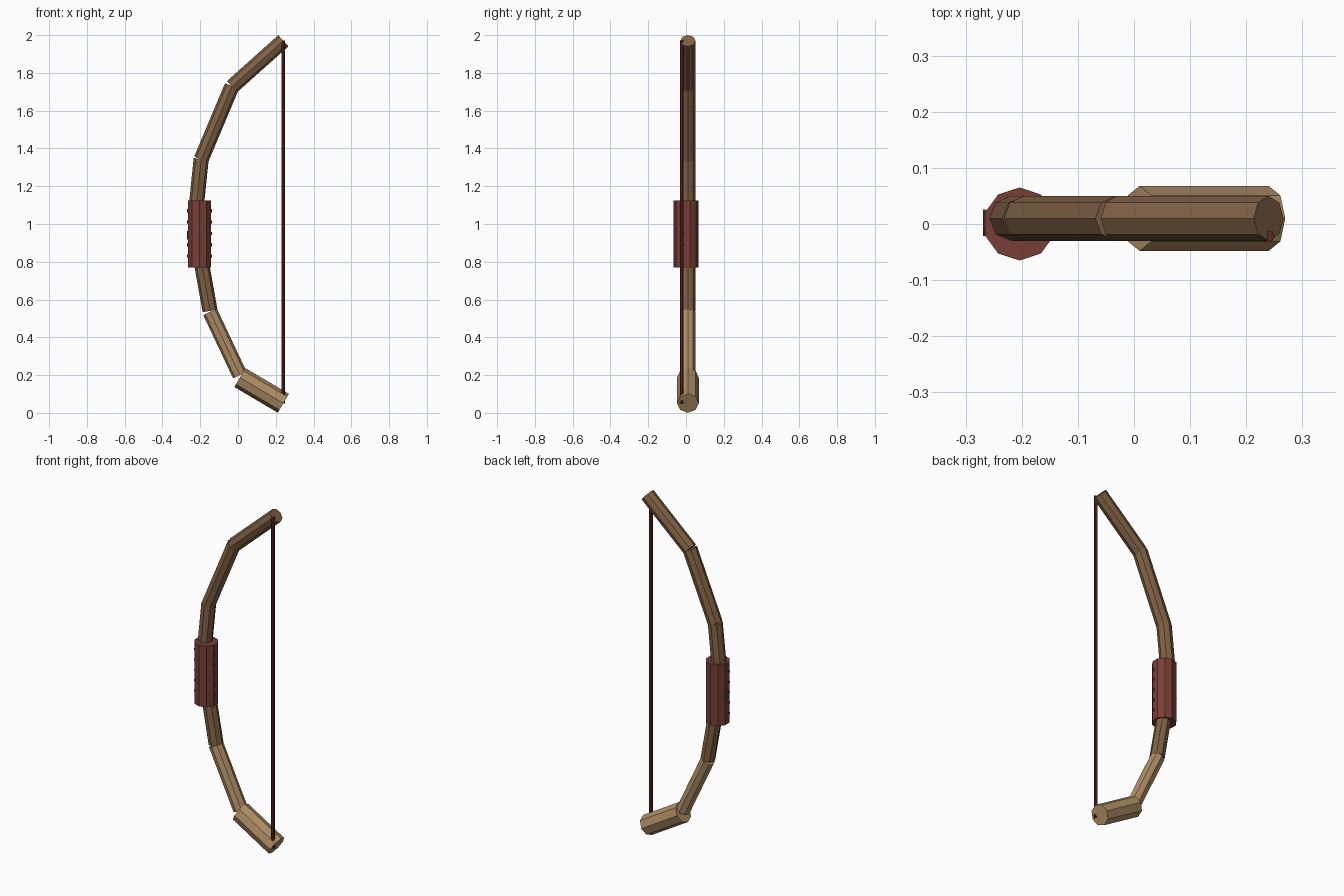
import bpy, bmesh, math
from mathutils import Vector

if "Cube" in bpy.data.objects:
    bpy.data.objects.remove(bpy.data.objects["Cube"])


def material(name, color):
    m = bpy.data.materials.new(name)
    m.diffuse_color = (*color, 1)
    m.use_nodes = True
    m.node_tree.nodes["Principled BSDF"].inputs["Base Color"].default_value = m.diffuse_color
    return m


BROWN = material("brown wood", (0.216, 0.120, 0.060))
TAN = material("tan wood", (0.434, 0.275, 0.135))
LEATHER = material("red leather", (0.190, 0.048, 0.038))
CORD = material("dark red cord", (0.120, 0.022, 0.018))
OLIVE = material("olive thread", (0.110, 0.085, 0.030))


def rod(name, start, end, radius, sides, mat):
    """Flat-sided rod between two points, with one corner facing +y."""
    a, b = Vector(start), Vector(end)
    u = Vector((0, 1, 0))
    n = (b - a).normalized().cross(u).normalized()
    bm = bmesh.new()
    rings = []
    for c in (a, b):
        rings.append([bm.verts.new(c + radius * (math.cos(t) * u + math.sin(t) * n))
                      for t in (2 * math.pi * i / sides for i in range(sides))])
    for i in range(sides):
        j = (i + 1) % sides
        bm.faces.new((rings[0][i], rings[0][j], rings[1][j], rings[1][i]))
    bm.faces.new(rings[0])
    bm.faces.new(rings[1])
    bmesh.ops.recalc_face_normals(bm, faces=bm.faces)
    me = bpy.data.meshes.new(name)
    bm.to_mesh(me)
    bm.free()
    me.materials.append(mat)
    ob = bpy.data.objects.new(name, me)
    bpy.context.collection.objects.link(ob)
    return ob


def block(name, center, size, mat, tilt=0):
    bpy.ops.mesh.primitive_cube_add(size=1, location=center, rotation=(tilt, 0, 0))
    ob = bpy.context.object
    ob.name = name
    ob.scale = size
    ob.data.materials.append(mat)


# Straight octagonal limb pieces, each (x, z) start, (x, z) end, radius
Y = 0.01
limbs = [
    ("upper_tip", (-0.032, 1.727), (0.240, 1.970), 0.040, BROWN),
    ("upper_limb", (-0.195, 1.342), (-0.032, 1.730), 0.040, BROWN),
    ("upper_limb_root", (-0.222, 1.08), (-0.195, 1.345), 0.040, BROWN),
    ("lower_limb_root", (-0.198, 0.82), (-0.148, 0.540), 0.040, BROWN),
    ("lower_limb", (-0.148, 0.535), (0.010, 0.200), 0.040, TAN),
    ("lower_tip", (0.010, 0.187), (0.240, 0.051), 0.058, TAN),
]
for name, (x0, z0), (x1, z1), r, mat in limbs:
    rod(name, (x0, Y, z0), (x1, Y, z1), r, 8, mat)

# Grip sleeve and bowstring
GX = -0.204
rod("grip", (GX, 0, 0.77), (GX, 0, 1.125), 0.065, 10, LEATHER)
rod("bowstring", (0.24, -0.022, 0.05), (0.24, -0.022, 1.972), 0.010, 8, CORD)

# Small lacing stitches along both sides of the grip
for side in (-1, 1):
    for i in range(5):
        block("grip_stitch", (GX + side * 0.062, -0.012, 0.83 + i * 0.06),
              (0.007, 0.016, 0.010), CORD, 0.5)

# Crossed thread knot on the outer side of the grip
for t in (0.2, 1.2, 2.2):
    block("grip_knot", (GX - 0.062, 0.004, 0.94), (0.006, 0.004, 0.045), OLIVE, t)
